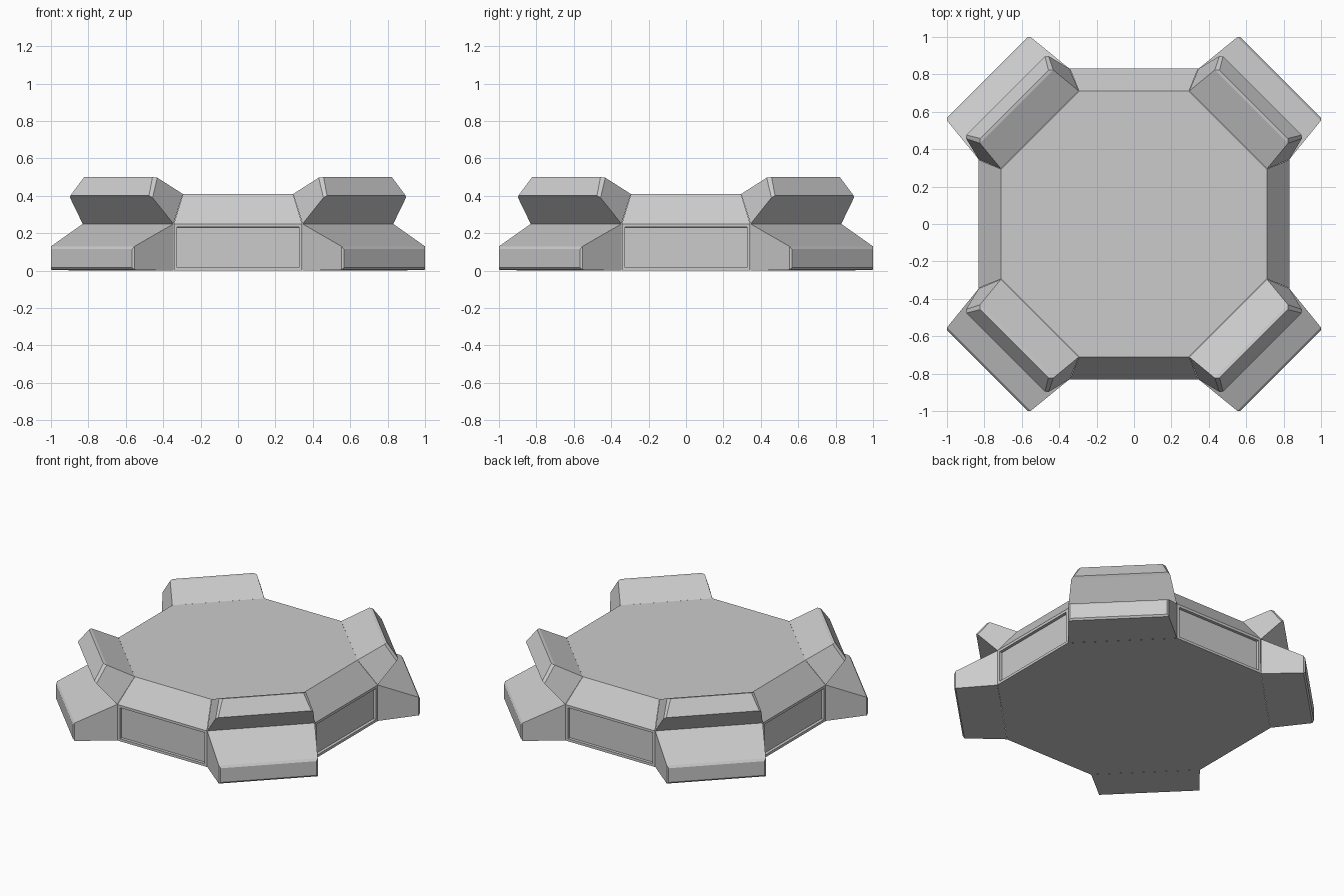
import bpy, bmesh
from math import sqrt, radians
from mathutils import Matrix, Vector

if "Cube" in bpy.data.objects:
    bpy.data.objects.remove(bpy.data.objects["Cube"])


def finish(bm, name):
    bmesh.ops.remove_doubles(bm, verts=bm.verts[:], dist=1e-4)
    bmesh.ops.recalc_face_normals(bm, faces=bm.faces[:])
    mesh = bpy.data.meshes.new(name)
    bm.to_mesh(mesh)
    bm.free()
    ob = bpy.data.objects.new(name, mesh)
    bpy.context.collection.objects.link(ob)
    return ob


# Octagonal platform: floor, upright walls, sloped shoulder, flat deck
bm = bmesh.new()
panels = []
rings = []
for a, b, z in [(0.343, 0.831, 0), (0.343, 0.831, 0.25), (0.294, 0.711, 0.41)]:
    pts = [(-a, -b), (a, -b), (b, -a), (b, a), (a, b), (-a, b), (-b, a), (-b, -a)]
    rings.append([bm.verts.new((x, y, z)) for x, y in pts])
bm.faces.new(rings[0][::-1])
bm.faces.new(rings[2])
# only the straight sides; the corner sides are filled by feet and flaps
for i in range(0, 8, 2):
    for k in range(2):
        lo, hi = rings[k], rings[k + 1]
        f = bm.faces.new((lo[i], lo[i + 1], hi[i + 1], hi[i]))
        if k == 0:
            panels.append(f)
# Recessed wall panels
bm.normal_update()
bmesh.ops.inset_individual(bm, faces=panels, thickness=0.025)
bmesh.ops.inset_individual(bm, faces=panels, thickness=0.0005, depth=-0.02)
finish(bm, "platform")


def corner_part(name, sections, angle):
    """Loft quads given as (dist, z, half width) for lower and upper edge."""
    bm = bmesh.new()
    rot = Matrix.Rotation(radians(angle), 4, 'Z')
    loops = []
    for lower, upper in sections:
        (d0, z0, w0), (d1, z1, w1) = lower, upper
        pts = [(d0, -w0, z0), (d0, w0, z0), (d1, w1, z1), (d1, -w1, z1)]
        loops.append([bm.verts.new(rot @ Vector(p)) for p in pts])
    for p, q in zip(loops, loops[1:]):
        for i in range(4):
            j = (i + 1) % 4
            bm.faces.new((p[i], p[j], q[j], q[i]))
    bm.faces.new(loops[-1])
    # orient outward even though the attached end is open
    ob = finish(bm, name)
    return ob


foot = [((0.831, 0, 0.343), (0.831, 0.25, 0.343)),
        ((1.098, 0.005, 0.316), (1.098, 0.13, 0.316)),
        ((1.108, 0.017, 0.306), (1.108, 0.115, 0.306))]
flap = [((0.831, 0.25, 0.343), (0.711, 0.41, 0.294)),
        ((0.958, 0.39, 0.312), (0.887, 0.497, 0.277)),
        ((0.970, 0.402, 0.297), (0.905, 0.50, 0.258))]

# Splayed feet and raised flaps on the four corners
for label, angle in [("back_right", 45), ("back_left", 135),
                     ("front_left", 225), ("front_right", 315)]:
    corner_part(label + "_foot", foot, angle)
    corner_part(label + "_flap", flap, angle)
